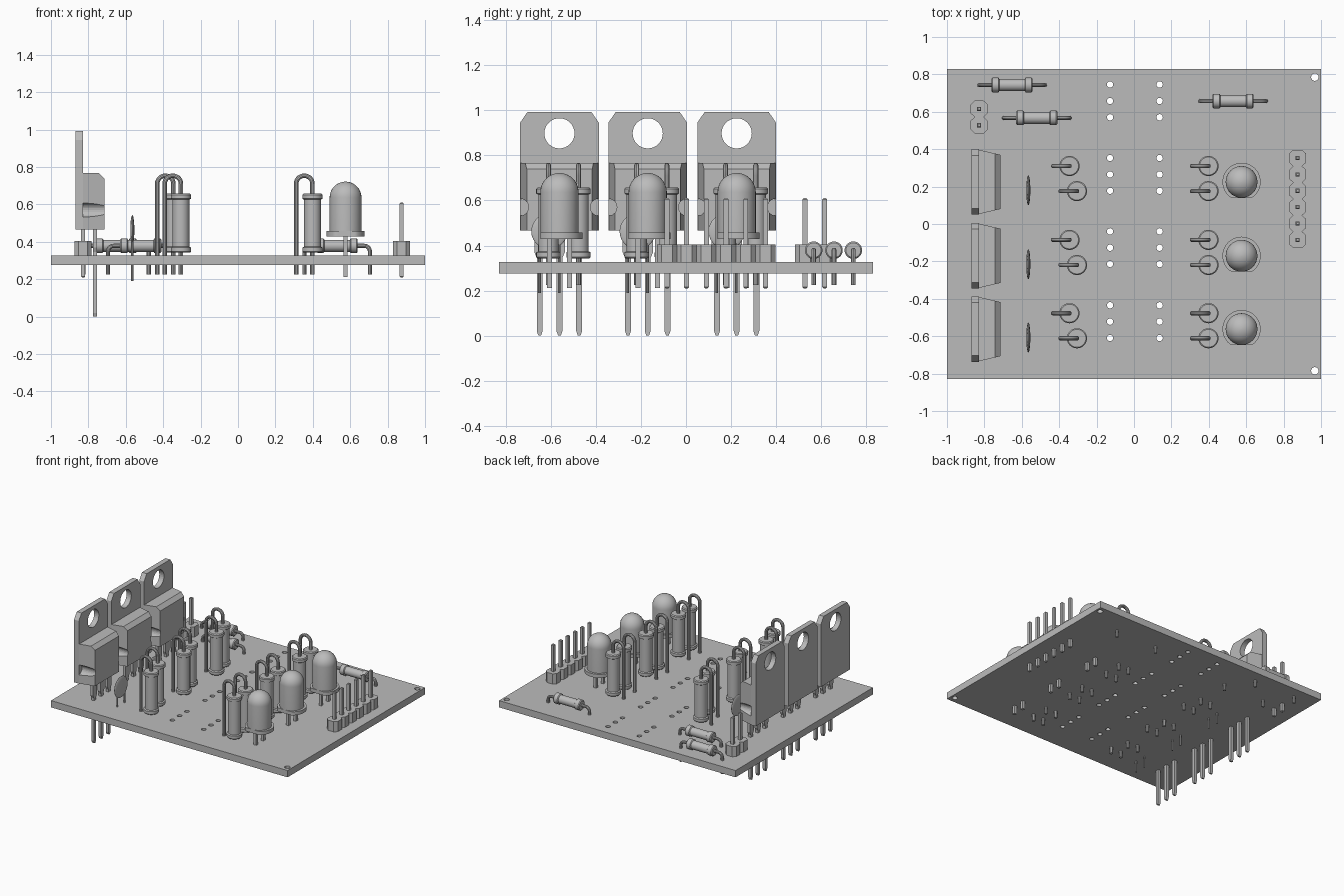
import bpy, bmesh, math
from mathutils import Vector, Matrix

if "Cube" in bpy.data.objects:
    bpy.data.objects.remove(bpy.data.objects["Cube"], do_unlink=True)

TOP, BOTTOM = 0.327, 0.275          # board faces
PITCH = 0.0875                      # lead spacing
GROUPS = (0.225, -0.17, -0.562)     # y of the three repeated channels

grey = bpy.data.materials.new("plain_grey")
grey.use_nodes = True
grey.diffuse_color = (0.5, 0.5, 0.5, 1)
grey.node_tree.nodes["Principled BSDF"].inputs["Base Color"].default_value = grey.diffuse_color


def finish(name, bm, places=((0, 0, 0),), smooth=True):
    """Turn a bmesh into one object per place, sharing the mesh."""
    bmesh.ops.recalc_face_normals(bm, faces=bm.faces)
    mesh = bpy.data.meshes.new(name)
    bm.to_mesh(mesh)
    bm.free()
    mesh.materials.append(grey)
    made = []
    for i, place in enumerate(places):
        ob = bpy.data.objects.new(name if len(places) == 1 else f"{name}_{i + 1}", mesh)
        ob.location = place
        bpy.context.collection.objects.link(ob)
        made.append(ob)
    if smooth:
        bpy.ops.object.select_all(action="DESELECT")
        made[0].select_set(True)
        bpy.context.view_layer.objects.active = made[0]
        bpy.ops.object.shade_smooth_by_angle(angle=math.radians(35))
    return made


def box(bm, center, size):
    m = Matrix.Translation(center) @ Matrix.Diagonal((*size, 1))
    return bmesh.ops.create_cube(bm, size=1, matrix=m)["verts"]


def prism(bm, outline, low, high, turn=Matrix()):
    """Extrude an outline upward from low to high, then turn it."""
    a = [bm.verts.new(turn @ Vector((x, y, low))) for x, y in outline]
    b = [bm.verts.new(turn @ Vector((x, y, high))) for x, y in outline]
    faces = [bm.faces.new(a[::-1]), bm.faces.new(b)]
    for i in range(len(a)):
        j = (i + 1) % len(a)
        faces.append(bm.faces.new((a[i], a[j], b[j], b[i])))
    return faces


def circle(radius, x=0, y=0, n=24):
    return [(x + radius * math.cos(math.tau * i / n), y + radius * math.sin(math.tau * i / n))
            for i in range(n)]


def lathe(bm, profile, n=28, turn=Matrix()):
    """Spin (radius, height) points about z and cap the ends."""
    rings = [[bm.verts.new(turn @ Vector((x, y, z))) for x, y in circle(r, n=n)] for r, z in profile]
    for a, b in zip(rings, rings[1:]):
        for i in range(n):
            j = (i + 1) % n
            bm.faces.new((a[i], a[j], b[j], b[i]))
    bm.faces.new(rings[0][::-1])
    bm.faces.new(rings[-1])


def wire(bm, path, radius, n=10):
    """Sweep a round wire along an (x, z) path."""
    pts = [Vector((x, 0, z)) for x, z in path]
    rings = []
    for i, p in enumerate(pts):
        t = (pts[min(i + 1, len(pts) - 1)] - pts[max(i - 1, 0)]).normalized()
        side = Vector((-t.z, 0, t.x))
        rings.append([bm.verts.new(p + side * x + Vector((0, y, 0))) for x, y in circle(radius, n=n)])
    for a, b in zip(rings, rings[1:]):
        for i in range(n):
            j = (i + 1) % n
            bm.faces.new((a[i], a[j], b[j], b[i]))
    bm.faces.new(rings[0])
    bm.faces.new(rings[-1])


def arc(cx, cz, r, start, end, steps=10):
    angles = [math.radians(start + (end - start) * i / steps) for i in range(steps + 1)]
    return [(cx + r * math.cos(a), cz + r * math.sin(a)) for a in angles]


def cut(target, bm):
    """Subtract the bmesh from the target object."""
    cutter = finish("cutter", bm, smooth=False)[0]
    cutter.hide_render = True
    mod = target.modifiers.new("cut", "BOOLEAN")
    mod.operation, mod.solver, mod.object = "DIFFERENCE", "EXACT", cutter
    bpy.context.view_layer.update()
    done = bpy.data.meshes.new_from_object(target.evaluated_get(bpy.context.evaluated_depsgraph_get()))
    target.modifiers.clear()
    target.data = done
    bpy.data.objects.remove(cutter, do_unlink=True)


def resistor_profile(length, cap, radius, cap_length):
    """End caps with a slimmer barrel between, centred on zero."""
    h, c = length / 2, length / 2 - cap_length
    half = [(cap - 0.006, h), (cap, h - 0.006), (cap, c + 0.005), (radius, c)]
    return [(r, -z) for r, z in half] + [(r, z) for r, z in reversed(half)]


# Circuit board with drilled holes
bm = bmesh.new()
box(bm, (0, 0, (TOP + BOTTOM) / 2), (2, 1.66, TOP - BOTTOM))
board = finish("board", bm, smooth=False)[0]
bm = bmesh.new()
for x in (-0.128, 0.137):
    for y in (0.658, 0.265, -0.127, -0.522):
        for step in (-1, 0, 1):
            prism(bm, circle(0.017, x, y + step * PITCH, 16), 0.2, 0.4)
for y in (-0.785, 0.785):
    prism(bm, circle(0.02, 0.967, y, 16), 0.2, 0.4)
cut(board, bm)

# Power transistor: metal tab with hole, along x
facing = Matrix(((0, 0, 1, 0), (1, 0, 0, 0), (0, 1, 0, 0), (0, 0, 0, 1)))
bm = bmesh.new()
prism(bm, [(-0.175, 0.466), (0.175, 0.466), (0.175, 0.945), (0.142, 0.993),
           (-0.142, 0.993), (-0.175, 0.945)], -0.87, -0.83, facing)
tabs = finish("transistor_tab", bm, [(0, y, 0) for y in GROUPS], False)
bm = bmesh.new()
prism(bm, circle(0.067, 0, 0.898, 32), -0.9, -0.8, facing)
bm.transform(Matrix.Translation((0, GROUPS[0], 0)))
cut(tabs[0], bm)

# Transistor body: tapered block with a chamfer and two side notches
bm = bmesh.new()
prism(bm, [(-0.83, -0.172), (-0.715, -0.145), (-0.715, 0.145), (-0.83, 0.172)], 0.466, 0.767)
edge = [e for e in bm.edges if all(v.co.z > 0.7 and v.co.x > -0.75 for v in e.verts)]
bmesh.ops.bevel(bm, geom=edge, offset=0.028, segments=1, affect="EDGES")
bodies = finish("transistor_body", bm, [(0, y, 0) for y in GROUPS], False)
bm = bmesh.new()
for y in (-0.175, 0.175):
    prism(bm, circle(0.038, y, 0.57), -0.84, -0.7, facing)
bm.transform(Matrix.Translation((0, GROUPS[0], 0)))
cut(bodies[0], bm)
for ob in tabs[1:]:
    ob.data = tabs[0].data
for ob in bodies[1:]:
    ob.data = bodies[0].data

# Transistor legs: wide shoulder, narrow pointed tail
bm = bmesh.new()
half = [(0.024, 0.47), (0.024, 0.37), (0.013, 0.345), (0.013, 0.02), (0.006, 0.0)]
for y in (-PITCH, 0, PITCH):
    prism(bm, [(y + w, z) for w, z in half] + [(y - w, z) for w, z in reversed(half)],
          -0.776, -0.754, facing)
finish("transistor_legs", bm, [(0, y, 0) for y in GROUPS], False)

# Indicator lamps: dome on a flange with one flat side
bm = bmesh.new()
lathe(bm, [(0.085, 0.445)] + [(max(r, 0.002), z) for r, z in arc(0, 0.637, 0.085, 0, 90)], 32)
finish("lamp_dome", bm, [(0.575, y, 0) for y in GROUPS])
bm = bmesh.new()
prism(bm, [(x, max(y, -0.085)) for x, y in circle(0.102, n=48)], 0.43, 0.457)
finish("lamp_flange", bm, [(0.575, y, 0) for y in GROUPS])
bm = bmesh.new()
for y in (-PITCH / 2, PITCH / 2):
    box(bm, (0, y, 0.322), (0.022, 0.022, 0.22))
finish("lamp_leads", bm, [(0.575, y, 0) for y in GROUPS], False)

# Upright resistors with a looped lead
spots = [(x, g + dy, 0) for g in GROUPS
         for x, dy in ((-0.345, 0.085), (-0.305, -0.049), (0.398, 0.085), (0.398, -0.049))]
bm = bmesh.new()
lathe(bm, resistor_profile(0.315, 0.054, 0.045, 0.032), turn=Matrix.Translation((0, 0, 0.5)))
finish("upright_resistor", bm, spots)
bm = bmesh.new()
wire(bm, [(0, 0.225)] + arc(-PITCH / 2, 0.71, PITCH / 2, 0, 180, 14) + [(-PITCH, 0.225)], 0.012)
finish("upright_resistor_lead", bm, spots)

# Flat resistors with bent leads
spots = [(-0.652, 0.743, 0), (-0.52, 0.567, 0), (0.53, 0.657, 0)]
bm = bmesh.new()
lathe(bm, resistor_profile(0.22, 0.039, 0.032, 0.042),
      turn=Matrix.Translation((0, 0, 0.379)) @ Matrix.Rotation(math.pi / 2, 4, "Y"))
finish("flat_resistor", bm, spots)
bm = bmesh.new()
wire(bm, [(-0.175, 0.225)] + arc(-0.145, 0.349, 0.03, 180, 90, 6)
     + arc(0.145, 0.349, 0.03, 90, 0, 6) + [(0.175, 0.225)], 0.011)
finish("flat_resistor_lead", bm, spots)

# Disc capacitors: thin lens on two fine leads
spots = [(-0.565, g - 0.045, 0) for g in GROUPS]
bm = bmesh.new()
bmesh.ops.create_uvsphere(bm, u_segments=28, v_segments=14, radius=1, matrix=Matrix.Translation(
    (0, 0, 0.463)) @ Matrix.Diagonal((0.011, 0.08, 0.08, 1)))
finish("disc_capacitor", bm, spots)
bm = bmesh.new()
for y in (-PITCH / 2, PITCH / 2):
    prism(bm, circle(0.006, 0, y, 8), 0.19, 0.43)
finish("disc_capacitor_leads", bm, spots)

# Pin headers: a row of eight-sided blocks with square pins
for name, x, y, count in (("short_header", -0.828, 0.572, 2), ("long_header", 0.875, 0.134, 6)):
    blocks, pins = bmesh.new(), bmesh.new()
    a, b, c = PITCH / 2, 0.045, 0.024
    for i in range(count):
        py = y + (i - (count - 1) / 2) * PITCH
        prism(blocks, [(x + u, py + v) for u, v in ((-c, -a), (c, -a), (b, -c), (b, c),
                                                    (c, a), (-c, a), (-b, c), (-b, -c))], TOP, 0.405)
        box(pins, (x, py, 0.41), (0.022, 0.022, 0.4))
        ends = [e for e in pins.edges if abs(e.verts[0].co.z - e.verts[1].co.z) < 0.001
                and abs(e.verts[0].co.y - py) < 0.02 and abs(e.verts[1].co.y - py) < 0.02]
        bmesh.ops.bevel(pins, geom=ends, offset=0.005, segments=1, affect="EDGES")
    finish(name + "_block", blocks, smooth=False)
    finish(name + "_pins", pins, smooth=False)
